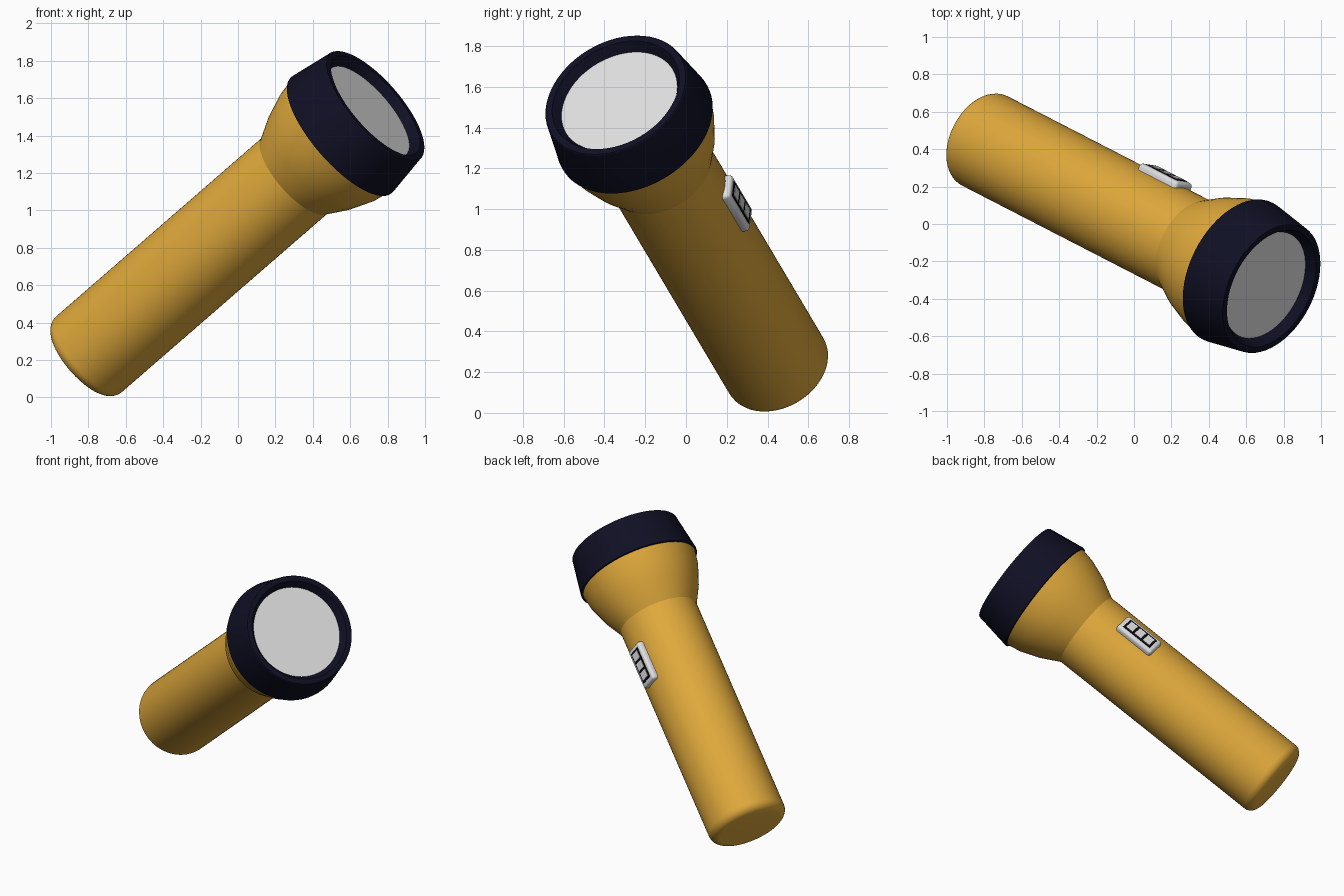
import bpy, bmesh, math
from mathutils import Matrix, Vector

if "Cube" in bpy.data.objects:
    bpy.data.objects.remove(bpy.data.objects["Cube"], do_unlink=True)


def material(name, rgb):
    mat = bpy.data.materials.new(name)
    mat.use_nodes = True
    mat.diffuse_color = (*rgb, 1)
    mat.node_tree.nodes["Principled BSDF"].inputs["Base Color"].default_value = (*rgb, 1)
    return mat


yellow = material("warm_yellow", (0.75, 0.40, 0.045))
navy = material("dark_navy", (0.005, 0.005, 0.018))
glass = material("lens_grey", (0.76, 0.76, 0.76))
white = material("switch_white", (0.74, 0.74, 0.76))
black = material("black", (0.003, 0.003, 0.004))

# Tilted frame: local z runs along the axis to the front rim, local y to the switch
axis = Vector((0.704, -0.3625, 0.611)).normalized()
out = Vector((0.342, 0.926, 0.157))
out = (out - axis * out.dot(axis)).normalized()
side = out.cross(axis)
frame = Matrix((side, out, axis)).transposed().to_4x4()
frame.translation = (0.735, -0.345, 1.56)


def finish(name, bm, mat, angle):
    bmesh.ops.recalc_face_normals(bm, faces=bm.faces)
    mesh = bpy.data.meshes.new(name)
    bm.to_mesh(mesh)
    bm.free()
    mesh.materials.append(mat)
    obj = bpy.data.objects.new(name, mesh)
    bpy.context.collection.objects.link(obj)
    obj.matrix_world = frame
    bpy.ops.object.select_all(action="DESELECT")
    obj.select_set(True)
    bpy.context.view_layer.objects.active = obj
    bpy.ops.object.shade_smooth_by_angle(angle=math.radians(angle))
    return obj


def lathe(name, profile, mat, angle=25):
    """Spin (radius, height) points around the local axis."""
    bm = bmesh.new()
    verts = [bm.verts.new((r, 0, h)) for r, h in profile]
    edges = [bm.edges.new(pair) for pair in zip(verts, verts[1:])]
    bmesh.ops.spin(bm, geom=verts + edges, cent=(0, 0, 0), axis=(0, 0, 1),
                   angle=math.tau, steps=64, use_duplicate=False)
    bmesh.ops.remove_doubles(bm, verts=bm.verts, dist=0.0001)
    return finish(name, bm, mat, angle)


def block(name, center, size, mat, bevel=0):
    bm = bmesh.new()
    bmesh.ops.create_cube(bm, size=1, matrix=Matrix.Translation(center) @ Matrix.Diagonal((*size, 1)))
    if bevel:
        bmesh.ops.bevel(bm, geom=bm.edges[:], offset=bevel, segments=4, profile=0.5, affect="EDGES")
    return finish(name, bm, mat, 40)


# Barrel with a rounded tail and a flared neck
R, F, TAIL = 0.268, 0.06, -2.175
fillet = [(R - F + F * math.sin(a), TAIL - F * math.cos(a))
          for a in (math.pi / 2 * i / 6 for i in range(7))]
lathe("barrel", [(0, TAIL - F)] + fillet +
      [(R, -0.61), (0.335, -0.48), (0.382, -0.35), (0.4, -0.25)], yellow)

# Tapered head ring with a recessed lens
lathe("head_ring", [(0.39, -0.265), (0.41, -0.26), (0.41, -0.25), (0.372, -0.005),
                    (0.368, 0), (0.335, 0), (0.305, -0.05)], navy)
lathe("lens", [(0, -0.05), (0.306, -0.05)], glass)

# Switch housing, dark panel and three keys
MID = -0.94
block("switch_housing", (0, 0.265, MID), (0.145, 0.064, 0.29), white, 0.02)
block("switch_panel", (0, 0.297, MID), (0.09, 0.006, 0.226), black)
for i in (-1, 0, 1):
    block(f"switch_key_{i + 2}", (0, 0.3, MID + i * 0.071), (0.066, 0.006, 0.054), white)
